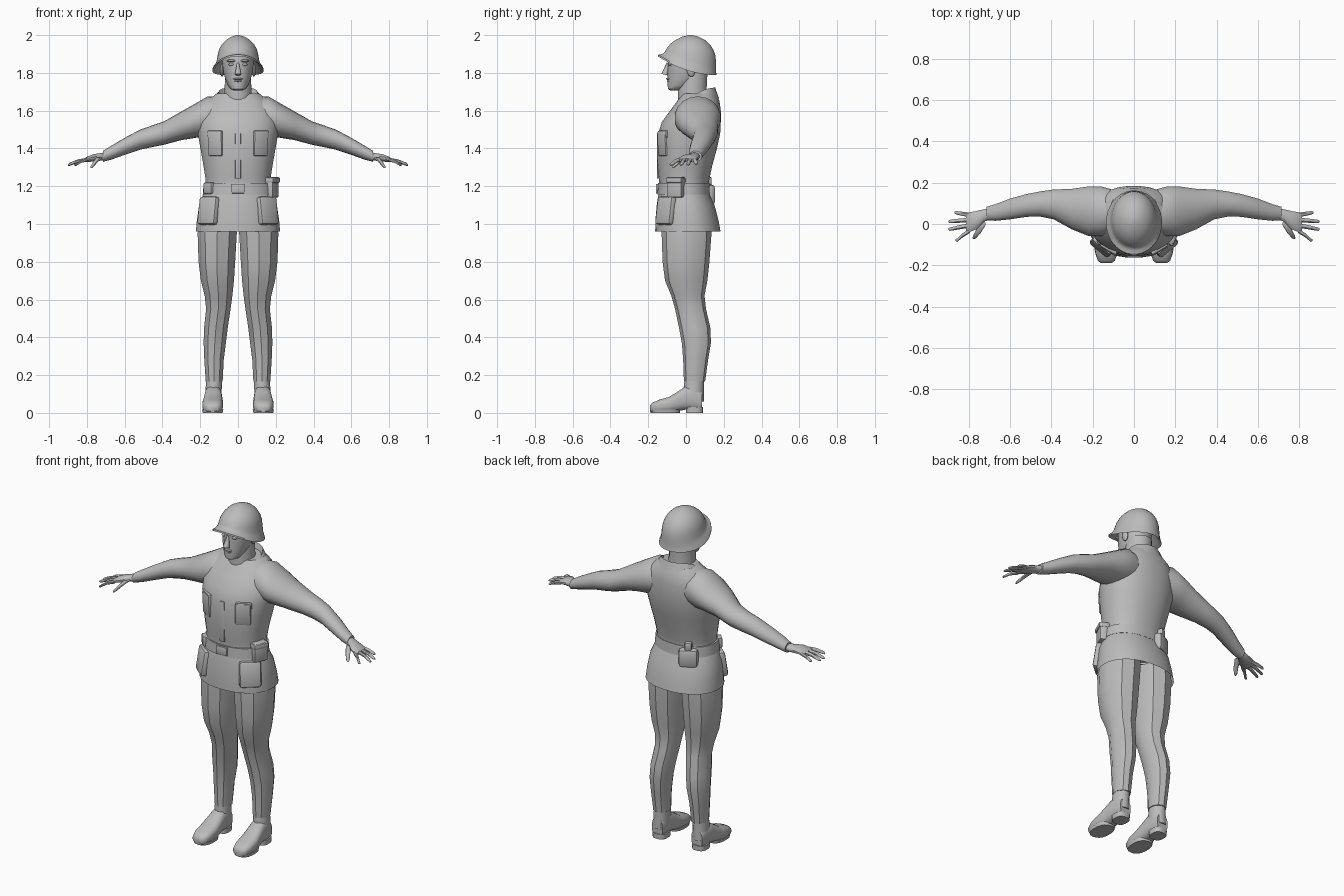
import bpy, bmesh, math
from mathutils import Matrix, Vector

grey = bpy.data.materials.new("plain grey")
grey.diffuse_color = (0.5, 0.5, 0.5, 1)


def finish(name, bm, angle=40):
    bmesh.ops.recalc_face_normals(bm, faces=bm.faces)
    mesh = bpy.data.meshes.new(name)
    bm.to_mesh(mesh)
    bm.free()
    ob = bpy.data.objects.new(name, mesh)
    bpy.context.collection.objects.link(ob)
    mesh.materials.append(grey)
    bpy.ops.object.select_all(action='DESELECT')
    ob.select_set(True)
    bpy.context.view_layer.objects.active = ob
    bpy.ops.object.shade_smooth_by_angle(angle=math.radians(angle))
    return ob


def loft(name, rings, n=20, axis='z', side=1, power=2, caps=(True, True), angle=40):
    """Skin over rings (position along axis, centre a, centre b, radius a, radius b[, front lift])."""
    bm = bmesh.new()
    loops = []
    for t, ca, cb, ra, rb, *lift in rings:
        loop = []
        for i in range(n):
            th = 2 * math.pi * (i + 0.5) / n
            c, s = math.cos(th), math.sin(th)
            a = ca + ra * math.copysign(abs(c) ** (2 / power), c)
            b = cb + rb * math.copysign(abs(s) ** (2 / power), s)
            up = t + (lift[0] * ((1 - s) / 2) ** 2 if lift else 0)
            p = {'z': (a, b, up), 'x': (t, a, b), 'y': (a, t, b)}[axis]
            loop.append(bm.verts.new((p[0] * side, p[1], p[2])))
        loops.append(loop)
    for l1, l2 in zip(loops, loops[1:]):
        for i in range(n):
            j = (i + 1) % n
            bm.faces.new((l1[i], l1[j], l2[j], l2[i]))
    if caps[0]:
        bm.faces.new(loops[0])
    if caps[1]:
        bm.faces.new(loops[-1])
    return finish(name, bm, angle)


def box(name, loc, size, yaw=0, bevel=0.008, tilt=0):
    bm = bmesh.new()
    bmesh.ops.create_cube(bm, size=1, matrix=Matrix.Diagonal((*size, 1)))
    bmesh.ops.bevel(bm, geom=bm.edges[:], offset=bevel, segments=2, affect='EDGES', profile=0.5)
    m = Matrix.Translation(loc) @ Matrix.Rotation(yaw, 4, 'Z') @ Matrix.Rotation(tilt, 4, 'X')
    bm.transform(m)
    return finish(name, bm)


def on_body(name, deg, z, ring, size, tilt=0, bevel=0.008):
    """Box lying on an elliptical body ring; deg is measured from the front towards +x."""
    cy, rx, ry = ring
    a = math.radians(deg)
    x, y = rx * math.sin(a), -ry * math.cos(a)
    yaw = math.atan2(x / rx ** 2, -y / ry ** 2)
    return box(name, (x, cy + y, z), size, yaw, bevel, tilt)


def ball(name, loc, size, rot=0):
    bm = bmesh.new()
    bmesh.ops.create_uvsphere(bm, u_segments=12, v_segments=8, radius=1)
    bm.transform(Matrix.Translation(loc) @ Matrix.Rotation(rot, 4, 'X') @ Matrix.Diagonal((*size, 1)))
    return finish(name, bm)


# jacket with flared skirt, open underneath
loft("jacket", [
    (0.96, 0, 0.010, 0.224, 0.174), (1.02, 0, 0.005, 0.219, 0.168), (1.10, 0, -0.002, 0.207, 0.154),
    (1.15, 0, -0.010, 0.188, 0.138), (1.19, 0, -0.012, 0.172, 0.128), (1.24, 0, -0.010, 0.173, 0.135),
    (1.31, 0, -0.006, 0.184, 0.146), (1.40, 0, 0.005, 0.200, 0.160), (1.48, 0, 0.017, 0.214, 0.165),
    (1.54, 0, 0.028, 0.216, 0.157), (1.60, 0, 0.050, 0.200, 0.135), (1.65, 0, 0.065, 0.165, 0.113),
    (1.69, 0, 0.070, 0.115, 0.09)], n=28, power=2.2, caps=(False, True))
loft("collar", [
    (1.665, 0, 0.052, 0.140, 0.124, -0.09), (1.705, 0, 0.053, 0.118, 0.108, -0.12),
    (1.722, 0, 0.058, 0.104, 0.098, -0.13), (1.69, 0, 0.055, 0.092, 0.09, -0.10)],
    n=24, caps=(False, False), angle=30)
box("jacket_placket", (0, -0.148, 1.36), (0.03, 0.012, 0.24), bevel=0.003)

# belt, buckle and things carried on it
loft("belt", [(1.157, 0, -0.013, 0.178, 0.132), (1.157, 0, -0.013, 0.188, 0.140),
              (1.217, 0, -0.013, 0.182, 0.137), (1.217, 0, -0.013, 0.170, 0.128)], n=28, power=2.2)
waist = (-0.013, 0.185, 0.14)
on_body("belt_buckle", 0, 1.187, waist, (0.07, 0.014, 0.05), bevel=0.004)
on_body("small_pouch", -55, 1.19, waist, (0.06, 0.035, 0.06))
on_body("side_pouch", 72, 1.195, (-0.013, 0.185, 0.13), (0.085, 0.055, 0.11))
on_body("side_pouch_flap", 72, 1.232, (-0.013, 0.188, 0.135), (0.092, 0.06, 0.03))
on_body("canteen", 212, 1.155, (-0.01, 0.18, 0.145), (0.11, 0.055, 0.11), bevel=0.022)
on_body("canteen_cap", 212, 1.225, (-0.01, 0.18, 0.145), (0.04, 0.04, 0.05), bevel=0.01)

# patch pockets on chest and skirt
for s, tag in ((1, "left"), (-1, "right")):
    on_body("chest_pocket_" + tag, 36 * s, 1.425, (0.008, 0.203, 0.162), (0.085, 0.02, 0.13), 0.05)
    on_body("chest_flap_" + tag, 36 * s, 1.475, (0.016, 0.208, 0.168), (0.09, 0.02, 0.04), 0.05)
    on_body("skirt_pocket_" + tag, 48 * s, 1.07, (0, 0.208, 0.158), (0.12, 0.045, 0.15), -0.15, 0.015)

# neck and head
loft("neck", [(1.55, 0, 0.045, 0.085, 0.085), (1.64, 0, 0.038, 0.077, 0.08),
              (1.72, 0, 0.033, 0.072, 0.078), (1.80, 0, 0.04, 0.07, 0.075)], n=16)
loft("head", [
    (1.707, 0, -0.058, 0.022, 0.026), (1.715, 0, -0.050, 0.040, 0.046), (1.735, 0, -0.030, 0.054, 0.068),
    (1.765, 0, -0.008, 0.067, 0.090), (1.80, 0, 0.002, 0.077, 0.100), (1.85, 0, 0.010, 0.084, 0.107),
    (1.90, 0, 0.015, 0.086, 0.110), (1.93, 0, 0.02, 0.07, 0.09)], n=20)
bm = bmesh.new()
bmesh.ops.create_cone(bm, cap_ends=True, segments=6, radius1=0.019, radius2=0.006, depth=0.065,
                      matrix=Matrix.Translation((0, -0.104, 1.822)) @ Matrix.Rotation(-0.25, 4, 'X'))
finish("nose", bm, 60)
ball("upper_lip", (0, -0.092, 1.768), (0.026, 0.013, 0.006))
ball("lower_lip", (0, -0.088, 1.757), (0.022, 0.013, 0.006))
ball("chin", (0, -0.078, 1.725), (0.025, 0.018, 0.017))
for s, tag in ((1, "left"), (-1, "right")):
    ball("eye_" + tag, (0.034 * s, -0.082, 1.845), (0.016, 0.012, 0.008))
    ball("brow_" + tag, (0.034 * s, -0.086, 1.864), (0.026, 0.014, 0.007))
    ball("ear_" + tag, (0.084 * s, 0.025, 1.815), (0.011, 0.022, 0.036), 0.2)

# helmet, brim raised at the front
loft("helmet", [
    (1.86, 0, 0.018, 0.085, 0.105, 0.04), (1.80, 0, 0.008, 0.122, 0.146, 0.09),
    (1.788, 0, 0.007, 0.136, 0.156, 0.10), (1.797, 0, 0.007, 0.134, 0.154, 0.10),
    (1.82, 0, 0.016, 0.120, 0.144, 0.08), (1.85, 0, 0.021, 0.113, 0.139, 0.055),
    (1.89, 0, 0.023, 0.108, 0.134, 0.025), (1.92, 0, 0.023, 0.101, 0.124, 0.012),
    (1.95, 0, 0.023, 0.086, 0.105, 0.005), (1.975, 0, 0.023, 0.063, 0.077), (1.992, 0, 0.023, 0.034, 0.042),
    (2.0, 0, 0.023, 0.006, 0.008)], n=32)

for s, tag in ((1, "left"), (-1, "right")):
    # sleeve
    loft("sleeve_" + tag, [
        (0.10, 0.062, 1.572, 0.105, 0.100), (0.16, 0.062, 1.568, 0.122, 0.108), (0.22, 0.062, 1.549, 0.122, 0.092),
        (0.30, 0.072, 1.520, 0.100, 0.076), (0.39, 0.095, 1.482, 0.073, 0.062), (0.46, 0.097, 1.463, 0.061, 0.057),
        (0.52, 0.090, 1.446, 0.056, 0.053), (0.60, 0.073, 1.411, 0.051, 0.045), (0.67, 0.056, 1.378, 0.041, 0.037),
        (0.715, 0.050, 1.358, 0.034, 0.029)], n=18, axis='x', side=s)
    # hand
    loft("palm_" + tag, [
        (0.69, 0.052, 1.362, 0.025, 0.020), (0.73, 0.040, 1.355, 0.032, 0.021), (0.765, 0.018, 1.350, 0.046, 0.020),
        (0.80, 0.008, 1.342, 0.050, 0.015), (0.815, 0.006, 1.337, 0.045, 0.009)], n=12, axis='x', side=s)
    fingers = {"index": (-0.032, 0.865, -0.078, 1.312), "middle": (-0.007, 0.900, -0.025, 1.312),
               "ring": (0.020, 0.900, 0.012, 1.314), "little": (0.044, 0.870, 0.055, 1.318)}
    for f, (y0, x1, y1, z1) in fingers.items():
        xm, ym = (0.795 + x1) / 2, (y0 + y1) / 2
        loft(f + "_finger_" + tag, [
            (0.795, y0, 1.341, 0.012, 0.011), (xm, ym, 1.333, 0.011, 0.010),
            (x1 - 0.008, y1, z1 + 0.003, 0.009, 0.008), (x1, y1, z1, 0.004, 0.004)], n=8, axis='x', side=s)
    loft("thumb_" + tag, [
        (1.352, 0.735, 0.0, 0.016, 0.018), (1.328, 0.755, -0.038, 0.013, 0.014),
        (1.305, 0.772, -0.062, 0.010, 0.010), (1.297, 0.777, -0.068, 0.005, 0.005)], n=8, side=s)
    # faceted trouser leg
    loft("trouser_leg_" + tag, [
        (0.165, 0.126, 0.045, 0.047, 0.056), (0.28, 0.127, 0.051, 0.054, 0.066), (0.37, 0.123, 0.055, 0.062, 0.077),
        (0.45, 0.117, 0.046, 0.066, 0.083), (0.55, 0.104, 0.024, 0.068, 0.082), (0.62, 0.103, 0.010, 0.077, 0.088),
        (0.70, 0.109, 0.001, 0.092, 0.112), (0.80, 0.112, 0.000, 0.102, 0.124), (0.95, 0.110, 0.003, 0.109, 0.132),
        (1.03, 0.106, 0.003, 0.102, 0.130)], n=10, side=s, angle=32)
    # boot: ankle, foot and heel
    loft("boot_ankle_" + tag, [
        (0.06, 0.131, 0.042, 0.044, 0.052), (0.12, 0.129, 0.040, 0.044, 0.054),
        (0.20, 0.126, 0.045, 0.042, 0.050)], n=14, side=s)
    loft("boot_foot_" + tag, [
        (-0.190, 0.134, 0.024, 0.025, 0.016), (-0.178, 0.134, 0.028, 0.042, 0.026),
        (-0.14, 0.134, 0.036, 0.054, 0.035), (-0.09, 0.134, 0.043, 0.056, 0.042),
        (-0.045, 0.132, 0.060, 0.051, 0.052), (-0.005, 0.131, 0.078, 0.046, 0.062),
        (0.05, 0.131, 0.080, 0.044, 0.066), (0.085, 0.131, 0.065, 0.036, 0.050)],
        n=16, axis='y', side=s, power=2.8)
    loft("boot_sole_" + tag, [
        (0.0, 0.134, -0.110, 0.053, 0.077), (0.018, 0.134, -0.110, 0.057, 0.080)], n=18, side=s, power=2.4)
    loft("boot_heel_" + tag, [
        (0.0, 0.131, 0.045, 0.042, 0.046), (0.03, 0.131, 0.045, 0.044, 0.046)], n=16, side=s, power=2.8)
